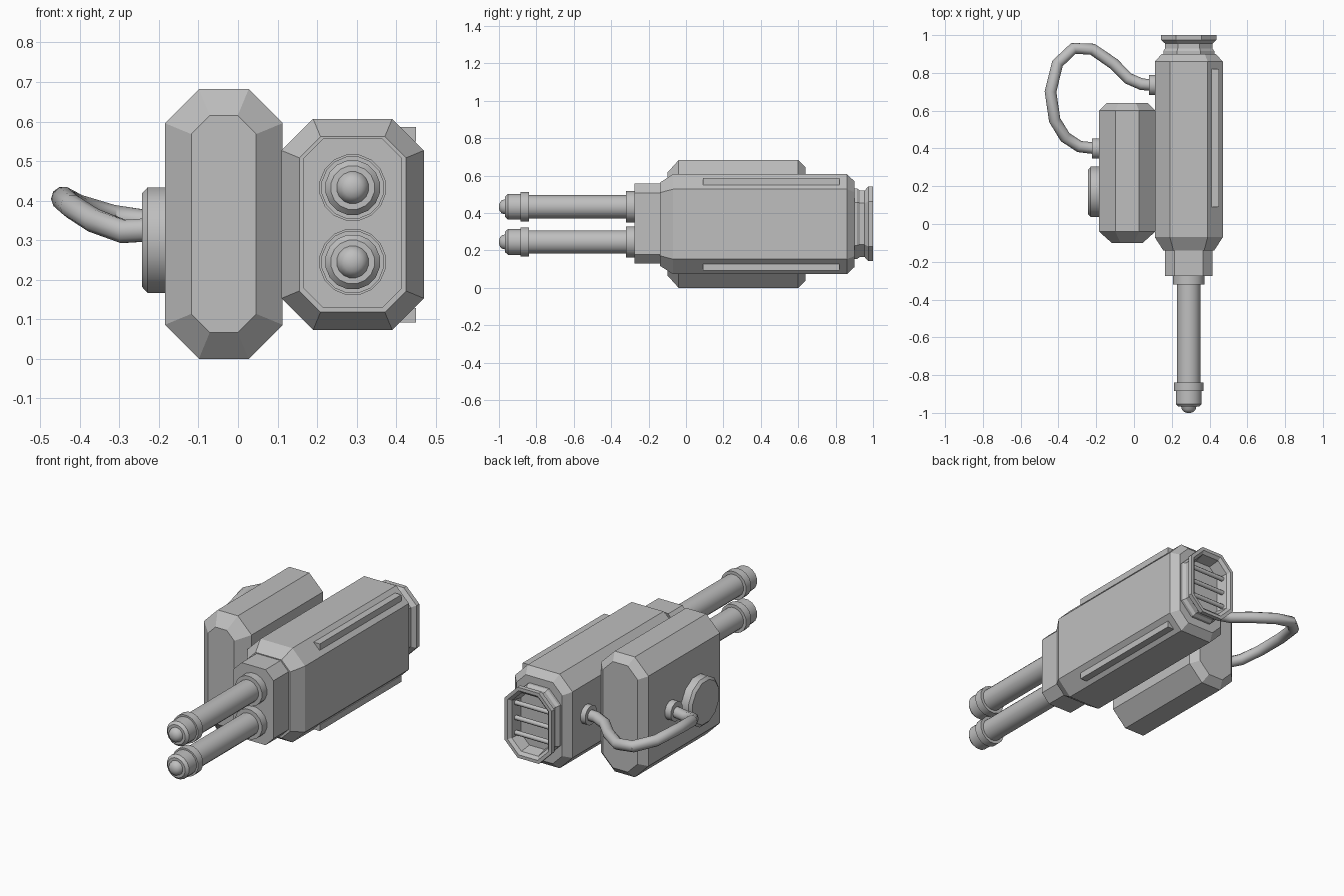
import bpy, bmesh, math
from mathutils import Vector

cube = bpy.data.objects.get("Cube")
if cube:
    bpy.data.objects.remove(cube, do_unlink=True)

grey = bpy.data.materials.new("plain_grey")
grey.use_nodes = True
grey.diffuse_color = (0.52, 0.52, 0.52, 1)
bsdf = next(n for n in grey.node_tree.nodes if n.type == "BSDF_PRINCIPLED")
bsdf.inputs["Base Color"].default_value = grey.diffuse_color


def make_object(name, bm, smooth=None):
    bmesh.ops.recalc_face_normals(bm, faces=bm.faces)
    mesh = bpy.data.meshes.new(name)
    bm.to_mesh(mesh)
    bm.free()
    obj = bpy.data.objects.new(name, mesh)
    bpy.context.collection.objects.link(obj)
    mesh.materials.append(grey)
    if smooth:
        bpy.ops.object.select_all(action="DESELECT")
        obj.select_set(True)
        bpy.context.view_layer.objects.active = obj
        bpy.ops.object.shade_smooth_by_angle(angle=math.radians(smooth))
    return obj


def skin(name, rings, smooth=None):
    """Join equal rings of points into a closed capped shell."""
    bm = bmesh.new()
    loops = [[bm.verts.new(p) for p in ring] for ring in rings]
    n = len(loops[0])
    for a, b in zip(loops, loops[1:]):
        for i in range(n):
            j = (i + 1) % n
            bm.faces.new((a[i], a[j], b[j], b[i]))
    bm.faces.new(loops[0])
    bm.faces.new(loops[-1])
    return make_object(name, bm, smooth)


def octagon_hull(name, cx, cz, hx, hz, cut, sections):
    """Chamfered rectangle lofted along y; sections are (y, inset)."""
    rings = []
    for y, inset in sections:
        w, h, c = hx - inset, hz - inset, cut - 0.586 * inset
        corner = [(w, h - c), (w - c, h)]
        pts = corner + [(-x, z) for x, z in reversed(corner)]
        pts += [(-x, -z) for x, z in pts]
        rings.append([(cx + x, y, cz + z) for x, z in pts])
    return skin(name, rings)


def lathe(name, centre, axis, profile, sides=16, smooth=35):
    """Turned part; profile is (distance along axis, radius)."""
    rings = []
    for d, r in profile:
        ring = []
        for i in range(sides):
            t = math.tau * (i + 0.5) / sides
            u, v = r * math.cos(t), r * math.sin(t)
            offset = (d, u, v) if axis == "x" else (u, d, v)
            ring.append(Vector(centre) + Vector(offset))
        rings.append(ring)
    return skin(name, rings, smooth)


def box(name, low, high):
    bm = bmesh.new()
    bmesh.ops.create_cube(bm, size=1)
    for v in bm.verts:
        v.co = [(a + b) / 2 + c * (b - a) for a, b, c in zip(low, high, v.co)]
    return make_object(name, bm)


# Main housing, front block and side pack
octagon_hull("main_housing", 0.29, 0.34, 0.18, 0.267, 0.08,
             [(-0.14, 0.045), (-0.07, 0), (0.86, 0), (0.9, 0.037)])
octagon_hull("front_block", 0.29, 0.343, 0.125, 0.214, 0.05,
             [(-0.275, 0), (-0.12, 0)])
octagon_hull("side_pack", -0.036, 0.341, 0.149, 0.341, 0.086,
             [(-0.1, 0.067), (-0.04, 0), (0.6, 0), (0.64, 0.04)])

# Hollow flared vent at the back, with crossing bars
octagon_hull("rear_vent", 0.29, 0.342, 0.147, 0.2, 0.08,
             [(0.88, 0.012), (0.915, 0.012), (0.93, 0.022), (0.955, 0.022),
              (0.975, 0), (1, 0), (1, 0.018), (0.985, 0.034), (0.92, 0.046)])
for i in (-1, 0, 1):
    lathe("vent_bar", (0.29, 0.955, 0.342 + 0.085 * i), "x",
          [(-0.11, 0.013), (0.11, 0.013)], 8, 50)

# Rails on the outer chamfers
for z in (0.092, 0.55):
    box("side_rail", (0.4, 0.09, z), (0.45, 0.82, z + 0.036))

# Twin barrels
for z in (0.245, 0.433):
    centre = (0.29, 0, z)
    lathe("barrel_collar", centre, "y", [(-0.32, 0.085), (-0.26, 0.085)])
    lathe("barrel", centre, "y", [(-0.86, 0.063), (-0.27, 0.063)])
    lathe("muzzle_ring", centre, "y", [(-0.885, 0.08), (-0.84, 0.08)])
    lathe("muzzle", centre, "y",
          [(-0.967, 0.056), (-0.952, 0.07), (-0.87, 0.07)])
    lathe("muzzle_dome", centre, "y",
          [(-1, 0.01), (-0.995, 0.024), (-0.985, 0.036), (-0.96, 0.043)])

# Round cap on the outside of the side pack
lathe("side_cap", (0, 0.17, 0.3), "x",
      [(-0.243, 0.122), (-0.229, 0.138), (-0.17, 0.138)], 12, 32)

# Hose with its two sockets
lathe("pack_socket", (0, 0.4, 0.33), "x", [(-0.222, 0.055), (-0.17, 0.055)], 12)
lathe("housing_socket", (0, 0.735, 0.355), "x", [(0.08, 0.055), (0.13, 0.055)], 12)
path = [(0.1, 0.735, 0.355), (0.04, 0.74, 0.355), (-0.03, 0.77, 0.35),
        (-0.11, 0.85, 0.345), (-0.22, 0.925, 0.345), (-0.32, 0.93, 0.36),
        (-0.405, 0.85, 0.385), (-0.442, 0.7, 0.405), (-0.42, 0.55, 0.385),
        (-0.365, 0.46, 0.35), (-0.29, 0.41, 0.322), (-0.2, 0.4, 0.328)]
points = [Vector(p) for p in path]
rings = []
for i, p in enumerate(points):
    along = (points[min(i + 1, len(points) - 1)] - points[max(i - 1, 0)]).normalized()
    side = along.cross(Vector((0, 0, 1))).normalized()
    up = side.cross(along)
    rings.append([p + 0.031 * (side * math.cos(t) + up * math.sin(t))
                  for t in (math.tau * k / 10 for k in range(10))])
skin("hose", rings, 40)
